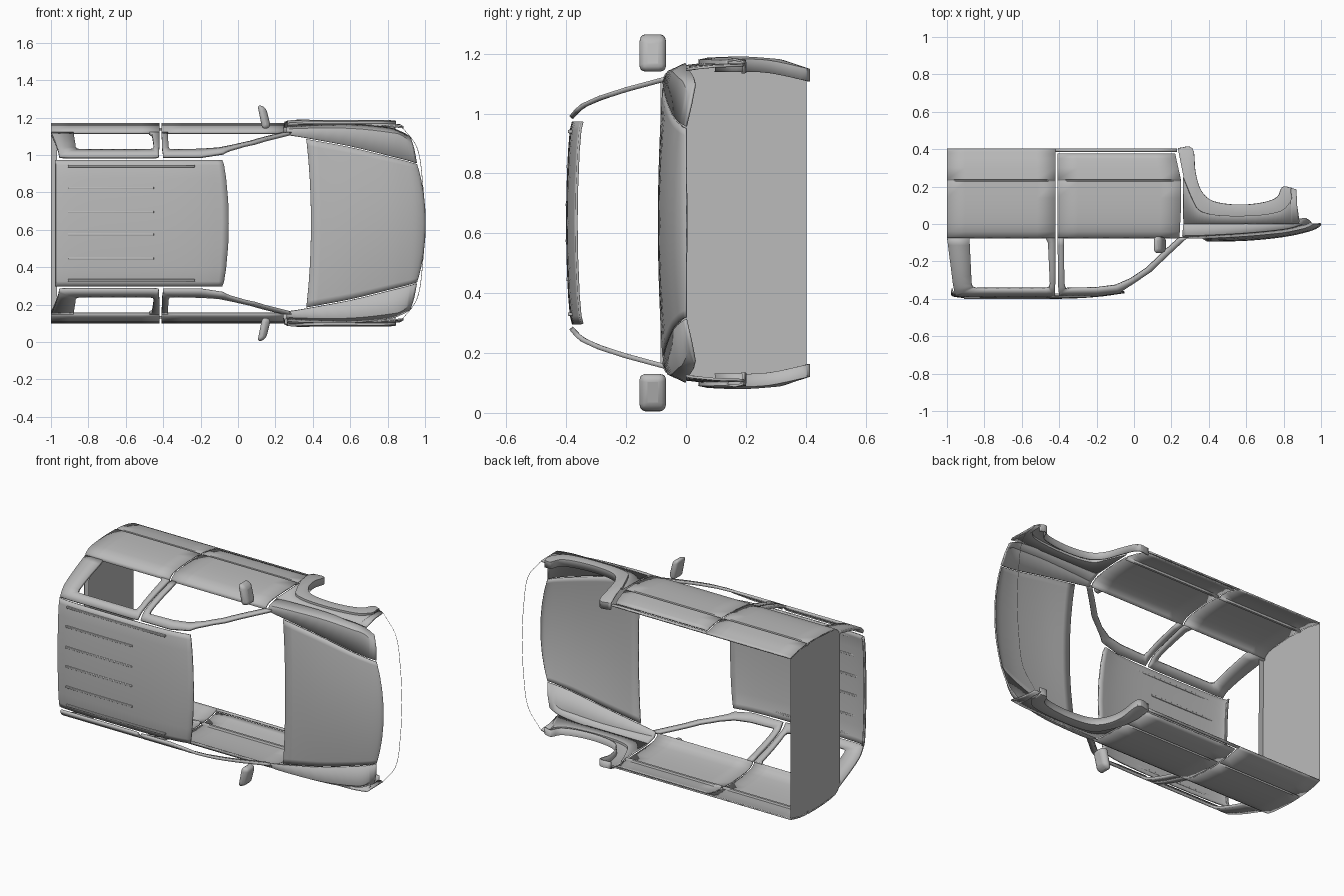
import bpy, bmesh, math
from mathutils import Vector

if "Cube" in bpy.data.objects:
    bpy.data.objects.remove(bpy.data.objects["Cube"])

MID = 0.635  # height of the symmetry plane; w is the distance from it

paint = bpy.data.materials.new("grey_paint")
paint.use_nodes = True
paint.diffuse_color = (0.5, 0.5, 0.5, 1)
paint.node_tree.nodes["Principled BSDF"].inputs["Base Color"].default_value = (0.5, 0.5, 0.5, 1)


def finish(name, bm, thick=0.0, bevel=0.0):
    bmesh.ops.recalc_face_normals(bm, faces=bm.faces)
    me = bpy.data.meshes.new(name)
    bm.to_mesh(me)
    bm.free()
    me.materials.append(paint)
    ob = bpy.data.objects.new(name, me)
    bpy.context.collection.objects.link(ob)
    ob.location.z = MID
    if bevel:
        mod = ob.modifiers.new("bevel", 'BEVEL')
        mod.width, mod.segments = bevel, 3
    mod = ob.modifiers.new("mirror", 'MIRROR')
    mod.use_axis = (False, False, True)
    mod.merge_threshold = 0.0005
    if thick:
        mod = ob.modifiers.new("sheet", 'SOLIDIFY')
        mod.thickness, mod.offset = thick, 0
    bpy.ops.object.select_all(action='DESELECT')
    ob.select_set(True)
    bpy.context.view_layer.objects.active = ob
    bpy.ops.object.shade_smooth_by_angle(angle=math.radians(30))
    return ob


def resample(pts, k, smooth):
    """Subdivide a path k times per segment, straight or as a spline."""
    p = [Vector(q) for q in pts]
    out = []
    for i in range(len(p) - 1):
        a, b = p[i], p[i + 1]
        ta = (b - p[i - 1]) / 2 if i else b - a
        tb = (p[i + 2] - a) / 2 if i + 2 < len(p) else b - a
        for j in range(k):
            t = j / k
            if smooth:
                out.append(a * (2*t**3 - 3*t*t + 1) + ta * (t**3 - 2*t*t + t)
                           + b * (3*t*t - 2*t**3) + tb * (t**3 - t*t))
            else:
                out.append(a.lerp(b, t))
    return out + [p[-1]]


def loft(name, rows, k=4, smooth=True, thick=0.008):
    bm = bmesh.new()
    grid = [[bm.verts.new(v) for v in resample(r, k, smooth)] for r in rows]
    for r, s in zip(grid, grid[1:]):
        for i in range(len(r) - 1):
            bm.faces.new((r[i], r[i + 1], s[i + 1], s[i]))
    return finish(name, bm, thick)


def lookup(table, y):
    for (a, wa), (b, wb) in zip(table, table[1:]):
        if y <= b:
            return wa + (wb - wa) * max(0, y - a) / (b - a)
    return table[-1][1]


# Cross-sections: (y, w) of the cabin side and of the lower body with its groove
CABIN = [(-0.385, 0.350), (-0.365, 0.374), (-0.345, 0.391), (-0.29, 0.416),
         (-0.2, 0.445), (-0.07, 0.480)]
BODY = [(-0.075, 0.479), (-0.066, 0.496), (-0.04, 0.513), (0.0, 0.521), (0.06, 0.527),
        (0.14, 0.531), (0.224, 0.531), (0.228, 0.519), (0.237, 0.519), (0.241, 0.530),
        (0.3, 0.524), (0.35, 0.515), (0.376, 0.507), (0.387, 0.505), (0.402, 0.500)]
DOOR_FRONT = [(-0.075, 0.243), (0.1, 0.252), (0.24, 0.25), (0.376, 0.22)]


def body_panel(name, profile, x0, x1):
    loft(name, [[(x0, y, w), (x1(y), y, w)] for y, w in profile], 6, False)


body_panel("rear_quarter", BODY, -1.0, lambda y: -0.421)
body_panel("door", BODY[:13], -0.409, lambda y: lookup(DOOR_FRONT, y))
body_panel("sill", BODY[13:], -0.421, lambda y: 0.23)


# Window frames: strips that follow the cabin cross-section
def frame(name, outer, inner):
    rows = []
    for t in (0, 0.5, 1):
        row = []
        for a, b in zip(resample([(x, y, 0) for x, y in outer], 6, False),
                        resample([(x, y, 0) for x, y in inner], 6, False)):
            p = a.lerp(b, t)
            row.append((p.x, p.y, lookup(CABIN, p.y)))
        rows.append(row)
    loft(name, rows, 1, False, 0.016)


frame("rear_window_frame",
      [(-1, -0.07), (-0.968, -0.32), (-0.955, -0.382), (-0.9, -0.384), (-0.46, -0.384),
       (-0.424, -0.382), (-0.421, -0.32), (-0.421, -0.1), (-0.421, -0.07)],
      [(-0.88, -0.07), (-0.868, -0.32), (-0.862, -0.338), (-0.845, -0.346), (-0.475, -0.346),
       (-0.455, -0.34), (-0.45, -0.32), (-0.46, -0.1), (-0.475, -0.07)])
frame("front_window_frame",
      [(-0.409, -0.07), (-0.405, -0.34), (-0.4, -0.382), (-0.2, -0.382), (-0.08, -0.366),
       (0.0, -0.315), (0.09, -0.255), (0.19, -0.16), (0.285, -0.072)],
      [(-0.375, -0.07), (-0.372, -0.32), (-0.365, -0.346), (-0.2, -0.342), (-0.1, -0.328),
       (-0.02, -0.293), (0.065, -0.235), (0.16, -0.145), (0.24, -0.072)])

# Front fender: hood seam, shoulder, side, then the stepped flare around the arch
seam = [(0.26, -0.075, 0.473), (0.36, -0.073, 0.457), (0.6, -0.062, 0.412),
        (0.8, -0.042, 0.363), (0.9, -0.022, 0.338), (0.955, 0.0, 0.322)]
shoulder = [(0.258, -0.06, 0.5), (0.36, -0.058, 0.505), (0.6, -0.045, 0.505),
            (0.8, -0.025, 0.485), (0.88, -0.005, 0.465), (0.94, 0.018, 0.4)]
side = [(0.264, 0.0, 0.521), (0.36, 0.0, 0.527), (0.6, 0.0, 0.53),
        (0.8, 0.01, 0.51), (0.87, 0.025, 0.488), (0.92, 0.03, 0.462)]
loft("fender_top", [seam, shoulder, side])

flare = [(0.265, 0.25), (0.285, 0.2), (0.315, 0.13), (0.35, 0.075), (0.43, 0.05), (0.55, 0.044),
         (0.68, 0.05), (0.78, 0.07), (0.825, 0.11), (0.84, 0.14)]
arch = [(0.235, 0.402), (0.31, 0.402), (0.325, 0.28), (0.355, 0.18), (0.42, 0.12), (0.55, 0.1),
        (0.68, 0.11), (0.765, 0.14), (0.795, 0.195), (0.84, 0.19)]


def skin(y):
    return lookup(BODY[:7] + BODY[10:], y)


def fender_w(x, y):
    return skin(y) + 0.004 - 0.45 * max(0, x - 0.72) ** 2


def lift(path, out=0.0, dx=0.0):
    return [(x + dx, y, fender_w(x, y) + out) for x, y in path]


upper = [(x, 0.0) for x in (0.264, 0.285, 0.31, 0.35, 0.43, 0.55, 0.68, 0.78, 0.84, 0.885)]
blend = [((a + c) / 2, (b + d) / 2) for (a, b), (c, d) in zip(flare, arch)]
loft("fender_side", [lift(upper, -0.002), lift(flare), lift(flare, 0.013, 0.002),
                     lift(blend, 0.016), lift(arch, 0.01), lift(arch, -0.03)])
loft("fender_nose", [lift([(0.838, 0.01), (0.885, 0.01)]), lift([(0.838, 0.1), (0.872, 0.1)]),
                     lift([(0.835, 0.195), (0.868, 0.185)])])

# Hood: lengthwise rows from the centre line out to the seam
crown = [(0.39, -0.09, 0), (0.6, -0.086, 0), (0.8, -0.066, 0), (0.93, -0.038, 0),
         (0.985, -0.015, 0), (1.0, 0.002, 0)]
edge = [(0.365, -0.075, 0.45)] + [(x, y, w - 0.006) for x, y, w in seam[2:]]
edge.insert(4, (0.935, -0.012, 0.322))
hood = []
for t in (0, 0.25, 0.5, 0.75, 0.92, 1):
    hood.append([(a[0] + (b[0] - a[0]) * t ** 2.2, a[1] + (b[1] - a[1]) * t ** 2,
                  a[2] + (b[2] - a[2]) * t) for a, b in zip(crown, edge)])
loft("hood", hood)

# Roof panel with its rear lip
roof = []
for w, drop, front in ((0, 0, -0.05), (0.12, 0.002, -0.053), (0.24, 0.007, -0.064),
                       (0.31, 0.013, -0.075), (0.338, 0.02, -0.085)):
    roof.append([(x, y + drop, w) for x, y in ((-0.972, -0.365), (-0.958, -0.386), (-0.8, -0.396),
                                               (-0.4, -0.396), (-0.2, -0.386), (front, -0.366))])
loft("roof", roof)


def block(name, lo, hi, bevel=0.0, turn=0.0):
    bm = bmesh.new()
    bmesh.ops.create_cube(bm, size=1)
    lo, hi = Vector(lo), Vector(hi)
    for v in bm.verts:
        v.co = Vector(a * b for a, b in zip(v.co, hi - lo))
        v.co.x += turn * v.co.z
        v.co += (lo + hi) / 2
    return finish(name, bm, 0, bevel)


# Raised roof ribs
for name, w, end, top in (("inner_rib", 0.06, -0.45, -0.402), ("middle_rib", 0.188, -0.45, -0.4),
                          ("outer_rib", 0.305, -0.23, -0.394)):
    block(name, (-0.91, top, w - 0.006), (end, top + 0.016, w + 0.006), 0.003)

# Flat tail panel and the ledge under the rear window
loft("tail_panel", [[(-1, y, 0), (-1, y, skin(y) - 0.004)]
                    for y in (-0.085, -0.066, -0.04, 0, 0.14, 0.3, 0.402)], 2, False, 0)
loft("tail_ledge", [[(x, -0.085, 0), (x, -0.08, 0.475)] for x in (-1, -0.968)], 2, False, 0)

# Thin bumper trim line
arc = [(1.0, 0.188, 0), (0.99, 0.188, 0.2), (0.96, 0.188, 0.4), (0.87, 0.188, 0.525)]
loft("bumper_trim", [arc, [(x - 0.003, y, w) for x, y, w in arc]], 8, True, 0)

# Wing mirrors with a forward-tapered shell
mirror = block("wing_mirror", (0.117, -0.16, 0.5), (0.163, -0.062, MID), 0.021, -0.2)
for v in mirror.data.vertices:
    if v.co.x > 0.145:
        v.co.y += 0.2 * (-0.111 - v.co.y)
        v.co.z += 0.2 * (0.56 - v.co.z)
